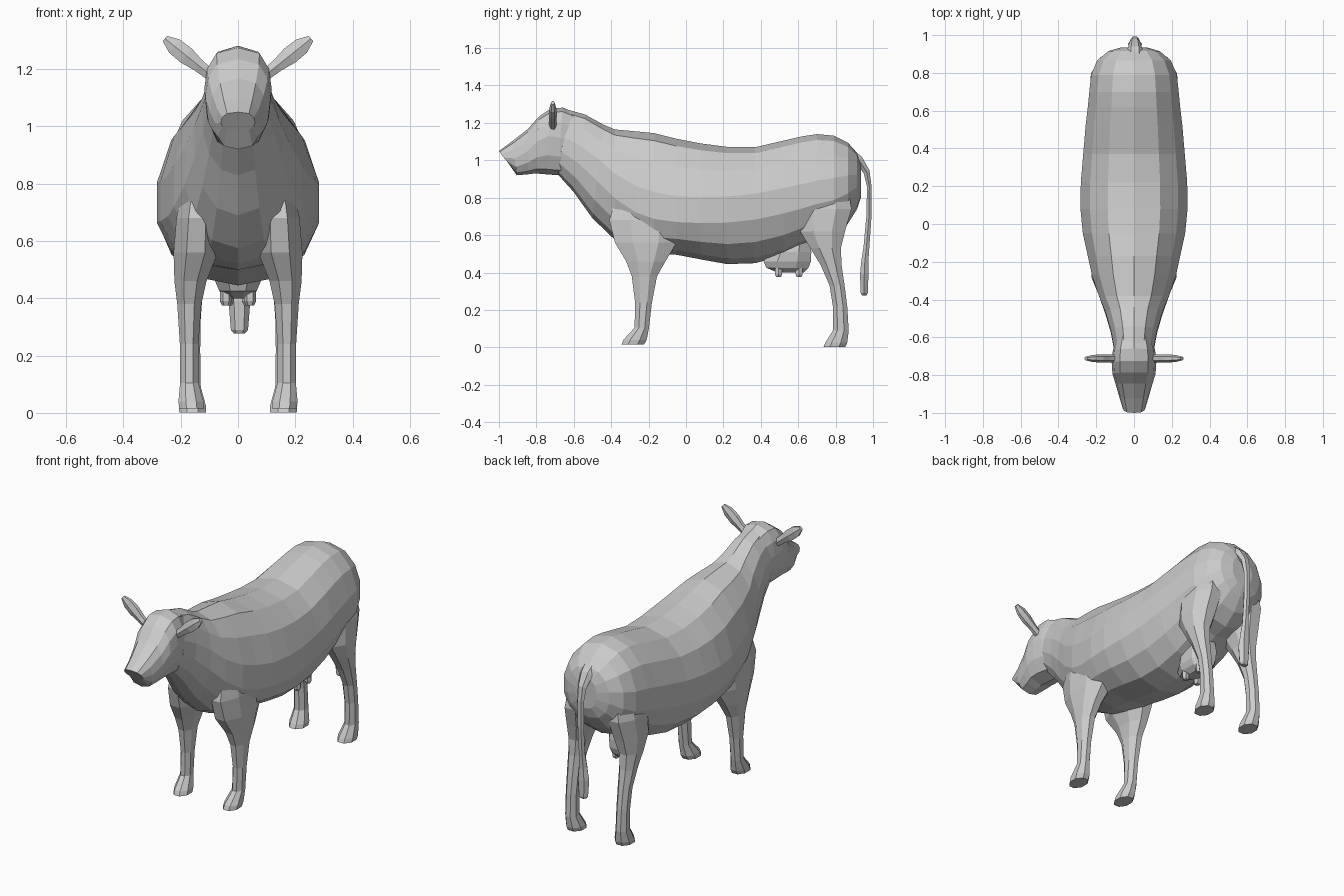
import bpy, bmesh, math
from mathutils import Vector

hide = bpy.data.materials.new("grey hide")
hide.diffuse_color = (0.6, 0.6, 0.6, 1)


def loft(name, rings):
    """Skin a list of equal-length point rings and cap both ends."""
    bm = bmesh.new()
    loops = [[bm.verts.new(p) for p in ring] for ring in rings]
    n = len(loops[0])
    for a, b in zip(loops, loops[1:]):
        for i in range(n):
            j = (i + 1) % n
            bm.faces.new((a[i], a[j], b[j], b[i]))
    bm.faces.new(loops[0])
    bm.faces.new(loops[-1])
    bmesh.ops.recalc_face_normals(bm, faces=bm.faces)
    me = bpy.data.meshes.new(name)
    bm.to_mesh(me)
    bm.free()
    me.materials.append(hide)
    ob = bpy.data.objects.new(name, me)
    bpy.context.collection.objects.link(ob)
    return ob


def upright_ring(y, top, bottom, mid, w, lean=0.0, power=1.0, n=14):
    """Cross-section facing y, widest at height mid; lean shifts the top back."""
    pts = []
    for i in range(n):
        a = 2 * math.pi * i / n
        s, c = math.sin(a), math.cos(a)
        s = math.copysign(abs(s) ** power, s)
        z = mid + c * ((top - mid) if c > 0 else (mid - bottom))
        pts.append((w * s, y + lean * c, z))
    return pts


def flat_ring(z, y0, y1, x0, x1, side, n=8):
    """Horizontal rounded section used by the legs."""
    pts = []
    for i in range(n):
        a = 2 * math.pi * (i + 0.5) / n
        pts.append((side * ((x0 + x1) / 2 + (x1 - x0) / 2 * math.sin(a) / 0.924),
                    (y0 + y1) / 2 + (y1 - y0) / 2 * math.cos(a) / 0.924, z))
    return pts


# torso and neck: y, top, bottom, widest height, half width, lean
torso = [
    (-0.66, 1.27, 0.93, 1.08, 0.108, 0.03), (-0.57, 1.245, 0.83, 1.03, 0.125, 0.03),
    (-0.47, 1.19, 0.69, 0.95, 0.155, 0.03), (-0.38, 1.165, 0.575, 0.86, 0.19, 0.0),
    (-0.27, 1.155, 0.52, 0.78, 0.228, 0.0), (-0.17, 1.145, 0.50, 0.74, 0.25, 0.0),
    (-0.05, 1.115, 0.495, 0.72, 0.277, 0.0), (0.08, 1.09, 0.47, 0.72, 0.29, 0.0),
    (0.22, 1.072, 0.445, 0.73, 0.288, 0.0), (0.37, 1.07, 0.45, 0.75, 0.275, 0.0),
    (0.52, 1.105, 0.49, 0.78, 0.262, 0.0), (0.62, 1.128, 0.54, 0.80, 0.25, 0.0),
    (0.70, 1.14, 0.58, 0.82, 0.242, 0.0), (0.79, 1.132, 0.60, 0.84, 0.232, 0.0),
    (0.865, 1.095, 0.66, 0.87, 0.20, 0.0), (0.915, 1.04, 0.74, 0.89, 0.14, 0.0),
    (0.935, 0.985, 0.80, 0.89, 0.07, 0.0)]
loft("body", [upright_ring(*s[:5], lean=s[5], power=0.88) for s in torso])

# head, from muzzle to the back of the skull
head = [
    (-0.975, 1.05, 0.985, 1.015, 0.06, -0.025), (-0.915, 1.105, 0.92, 1.01, 0.078, -0.01),
    (-0.845, 1.168, 0.925, 1.05, 0.098, 0.0), (-0.795, 1.235, 0.93, 1.10, 0.114, 0.01),
    (-0.735, 1.275, 0.925, 1.13, 0.118, 0.01), (-0.67, 1.282, 0.92, 1.12, 0.112, 0.01),
    (-0.59, 1.25, 0.92, 1.09, 0.09, 0.01)]
loft("head", [upright_ring(*s[:5], lean=s[5], power=0.65, n=12) for s in head])

# legs: height, front y, back y, inner x, outer x
front = [
    (0.015, -0.345, -0.225, 0.118, 0.205), (0.04, -0.335, -0.21, 0.12, 0.208),
    (0.105, -0.275, -0.198, 0.138, 0.202), (0.24, -0.272, -0.182, 0.138, 0.203),
    (0.38, -0.29, -0.155, 0.128, 0.212), (0.46, -0.32, -0.11, 0.11, 0.222),
    (0.56, -0.38, -0.05, 0.07, 0.225), (0.68, -0.41, -0.03, 0.07, 0.215),
    (0.85, -0.36, -0.05, 0.08, 0.18)]
rear = [
    (0.002, 0.735, 0.852, 0.112, 0.205), (0.025, 0.745, 0.862, 0.112, 0.207),
    (0.09, 0.785, 0.87, 0.13, 0.2), (0.22, 0.785, 0.862, 0.132, 0.2),
    (0.33, 0.768, 0.848, 0.13, 0.203), (0.44, 0.72, 0.832, 0.122, 0.212),
    (0.53, 0.665, 0.828, 0.11, 0.222), (0.62, 0.61, 0.85, 0.08, 0.23),
    (0.74, 0.60, 0.885, 0.06, 0.225), (0.90, 0.62, 0.86, 0.06, 0.19)]
for side, label in ((1, "left"), (-1, "right")):
    loft(label + "_front_leg", [flat_ring(*s, side) for s in front])
    loft(label + "_rear_leg", [flat_ring(*s, side) for s in rear])

    # ear: thin leaf, given as distance along, lower and upper half width, thickness
    root, tip = Vector((0.09, -0.712, 1.175)), Vector((0.255, -0.712, 1.307))
    along = (tip - root).normalized()
    up = Vector((-along.z, 0, along.x))
    rings = []
    for t, w, th in ((0, 0.022, 0.02), (0.3, 0.026, 0.02), (0.55, 0.036, 0.022),
                     (0.8, 0.034, 0.018), (1, 0.014, 0.01)):
        c = root.lerp(tip, t)
        ring = [c + up * w * math.sin(k * math.pi / 3)
                + Vector((0, th * math.cos(k * math.pi / 3), 0)) for k in range(6)]
        rings.append([(side * p.x, p.y, p.z) for p in ring])
    loft(label + "_ear", rings)

# udder: height, front y, back y, half width
bag = [(0.40, 0.49, 0.63, 0.035), (0.425, 0.43, 0.655, 0.065), (0.46, 0.415, 0.668, 0.08),
       (0.51, 0.44, 0.67, 0.085), (0.58, 0.50, 0.66, 0.07)]
loft("udder", [flat_ring(z, a, b, -w, w, 1) for z, a, b, w in bag])

# four teats
for i, (x, y) in enumerate(((-0.042, 0.495), (0.042, 0.495), (-0.035, 0.605), (0.035, 0.605))):
    loft(f"teat_{i + 1}", [flat_ring(z, y - r, y + r, x - r, x + r, 1, 6)
                           for z, r in ((0.375, 0.013), (0.39, 0.02), (0.45, 0.018))])

# tail with tuft: y, z, half width, half depth, tilt of the section
tail = [(0.86, 1.05, 0.05, 0.03, 60), (0.925, 1.0, 0.04, 0.028, 50), (0.965, 0.94, 0.028, 0.02, 25),
        (0.98, 0.86, 0.022, 0.014, 5), (0.978, 0.70, 0.02, 0.016, 0), (0.965, 0.54, 0.02, 0.018, 0),
        (0.956, 0.46, 0.028, 0.022, 0), (0.953, 0.39, 0.038, 0.026, 0), (0.953, 0.29, 0.03, 0.022, 0),
        (0.953, 0.278, 0.02, 0.015, 0)]
rings = []
for y, z, w, d, tilt in tail:
    t = math.radians(tilt)
    rings.append([(0.005 + w * math.cos(k * math.pi / 3),
                   y + d * math.sin(k * math.pi / 3) * math.cos(t),
                   z + d * math.sin(k * math.pi / 3) * math.sin(t)) for k in range(6)])
loft("tail", rings)
